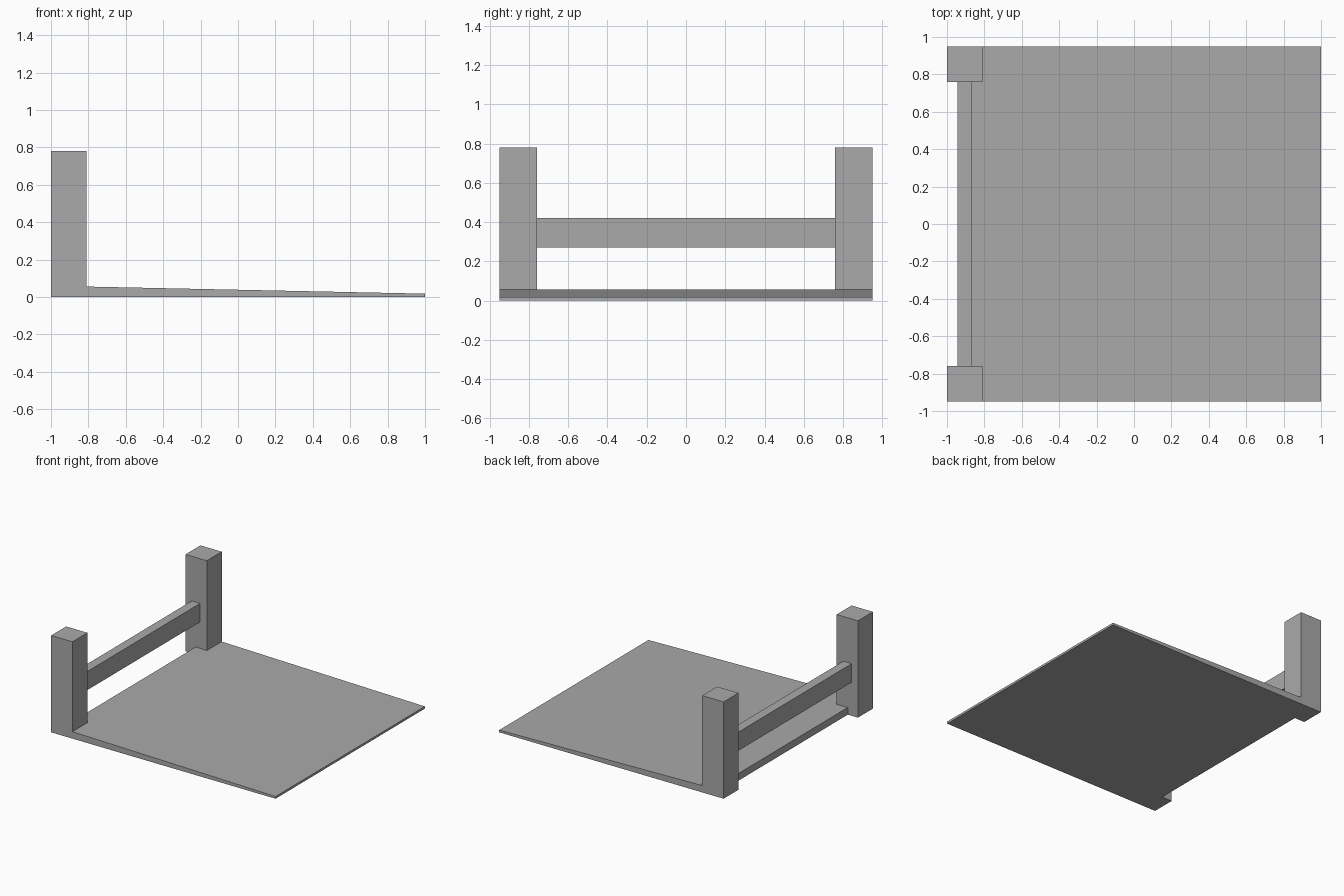
import bpy
import bmesh

cube = bpy.data.objects.get("Cube")
if cube:
    bpy.data.objects.remove(cube, do_unlink=True)

grey = bpy.data.materials.new("plain grey")
grey.use_nodes = True
GREY = (0.4, 0.4, 0.4, 1)
grey.diffuse_color = GREY
grey.node_tree.nodes["Principled BSDF"].inputs["Base Color"].default_value = GREY


def extrude_profile(name, profile, y0, y1):
    """Extrude an (x, z) outline along y."""
    bm = bmesh.new()
    face = bm.faces.new([bm.verts.new((x, y0, z)) for x, z in profile])
    moved = bmesh.ops.extrude_face_region(bm, geom=[face])["geom"]
    verts = [g for g in moved if isinstance(g, bmesh.types.BMVert)]
    bmesh.ops.translate(bm, verts=verts, vec=(0, y1 - y0, 0))
    bmesh.ops.recalc_face_normals(bm, faces=bm.faces)
    mesh = bpy.data.meshes.new(name)
    bm.to_mesh(mesh)
    bm.free()
    mesh.materials.append(grey)
    obj = bpy.data.objects.new(name, mesh)
    bpy.context.collection.objects.link(obj)
    return obj


def rect(x0, x1, z0, z1):
    return [(x0, z0), (x1, z0), (x1, z1), (x0, z1)]


HALF, POST = 0.95, 0.19
INNER = HALF - POST

# Gently sloping base plate, thinnest at its free edge
extrude_profile("base_plate", [(-0.91, 0), (1, 0), (1, 0.018), (-0.91, 0.058)], -HALF, HALF)

# Two square posts
for name, y in (("front_post", -HALF), ("back_post", INNER)):
    extrude_profile(name, rect(-1, -1 + POST, 0, 0.78), y, y + POST)

# Rail between the posts
extrude_profile("cross_rail", rect(-0.945, -0.87, 0.27, 0.42), -INNER, INNER)
